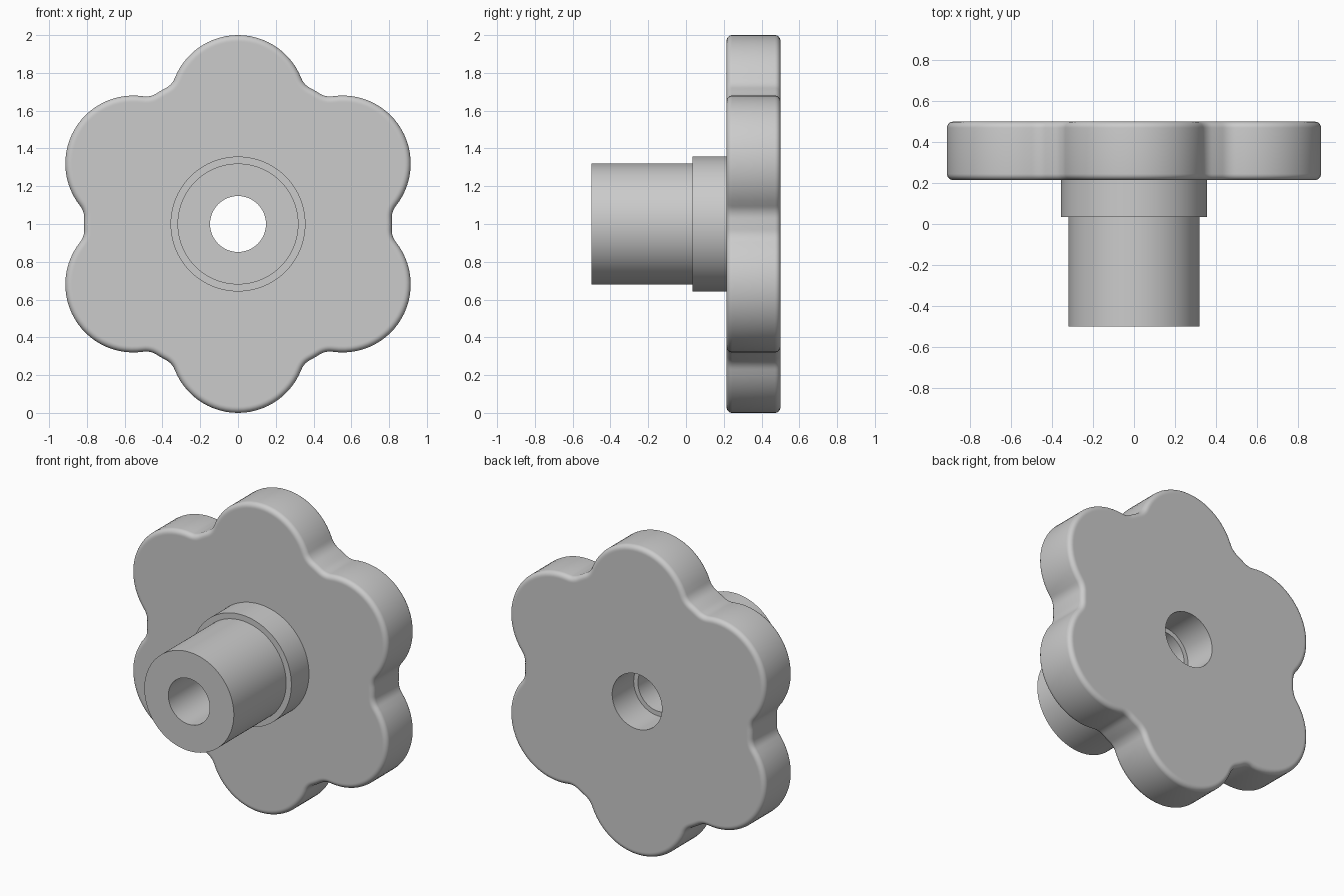
import bpy, bmesh, math
from math import sin, cos, pi, radians

if "Cube" in bpy.data.objects:
    bpy.data.objects.remove(bpy.data.objects["Cube"])

# Main sizes
LOBE_C, LOBE_R = 0.64, 0.36      # lobe centre distance and radius
DISC_R, FILLET = 0.815, 0.10     # core disc and valley fillet
FRONT, BACK, RIM = 0.215, 0.50, 0.03
COLLAR_R, SHAFT_R, BORE_R, POCKET_R = 0.357, 0.32, 0.148, 0.178

grey = bpy.data.materials.new("grey")
grey.diffuse_color = (0.6, 0.6, 0.6, 1)
grey.use_nodes = True
grey.node_tree.nodes["Principled BSDF"].inputs["Base Color"].default_value = grey.diffuse_color


def arc(cx, cy, r, a0, a1, n, side=1):
    """Points with outward normals along an arc, first point left out."""
    out = []
    for i in range(1, n + 1):
        a = a0 + (a1 - a0) * i / n
        out.append((cx + r * cos(a), cy + r * sin(a), side * cos(a), side * sin(a)))
    return out


def lobed_outline():
    """Six lobes joined to the core disc by concave fillets."""
    d = DISC_R + FILLET
    t = math.acos((LOBE_C**2 + d**2 - (LOBE_R + FILLET)**2) / (2 * LOBE_C * d))
    phi = math.atan2(d * sin(t), d * cos(t) - LOBE_C)
    s = radians(60)
    sector = arc(LOBE_C, 0, LOBE_R, -phi, phi, 26)
    sector += arc(d * cos(t), d * sin(t), FILLET, phi + pi, t + pi, 6, -1)
    sector += arc(0, 0, DISC_R, t, s - t, 3)
    sector += arc(d * cos(s - t), d * sin(s - t), FILLET, s - t + pi, s - phi + pi, 6, -1)
    pts = []
    for k in range(6):
        c, n = cos(pi / 2 + k * s), sin(pi / 2 + k * s)
        pts += [(x * c - y * n, x * n + y * c, u * c - v * n, u * n + v * c)
                for x, y, u, v in sector]
    return pts


def skin_rings(name, rings):
    """Skin closed rings of points, ordered so that faces point outward."""
    bm = bmesh.new()
    loops = [[bm.verts.new(p) for p in ring] for ring in rings]
    for a, b in zip(loops, loops[1:]):
        for j in range(len(a)):
            k = (j + 1) % len(a)
            bm.faces.new((a[j], b[j], b[k], a[k]))
    mesh = bpy.data.meshes.new(name)
    bm.to_mesh(mesh)
    bm.free()
    mesh.materials.append(grey)
    ob = bpy.data.objects.new(name, mesh)
    bpy.context.collection.objects.link(ob)
    bpy.ops.object.select_all(action='DESELECT')
    ob.select_set(True)
    bpy.context.view_layer.objects.active = ob
    bpy.ops.object.shade_smooth_by_angle(angle=radians(30))
    return ob


outline = lobed_outline()
angles = [math.atan2(p[1], p[0]) for p in outline]


def circle(r, y):
    return [(r * cos(a), y, 1 + r * sin(a)) for a in angles]


def inset(d, y):
    return [(x - u * d, y, 1 + z - v * d) for x, z, u, v in outline]


# Lobed hand plate with rounded rims front and back
rim = [(RIM * (1 - sin(a)), RIM * (1 - cos(a))) for a in (i * pi / 12 for i in range(7))]
rings = [circle(COLLAR_R, FRONT), inset(RIM + 0.006, FRONT)]
rings += [inset(d, FRONT + h) for d, h in rim]
rings += [inset(d, BACK - h) for d, h in reversed(rim)]
rings += [inset(RIM + 0.006, BACK), circle(POCKET_R, BACK)]
skin_rings("lobed_plate", rings)

# Stepped hub: rear pocket, through bore, shaft and collar
profile = [(POCKET_R, BACK), (POCKET_R, 0.28), (BORE_R, 0.28), (BORE_R, -0.5),
           (SHAFT_R, -0.5), (SHAFT_R, 0.035), (COLLAR_R, 0.035), (COLLAR_R, FRONT)]
skin_rings("hub", [circle(r, y) for r, y in profile])
